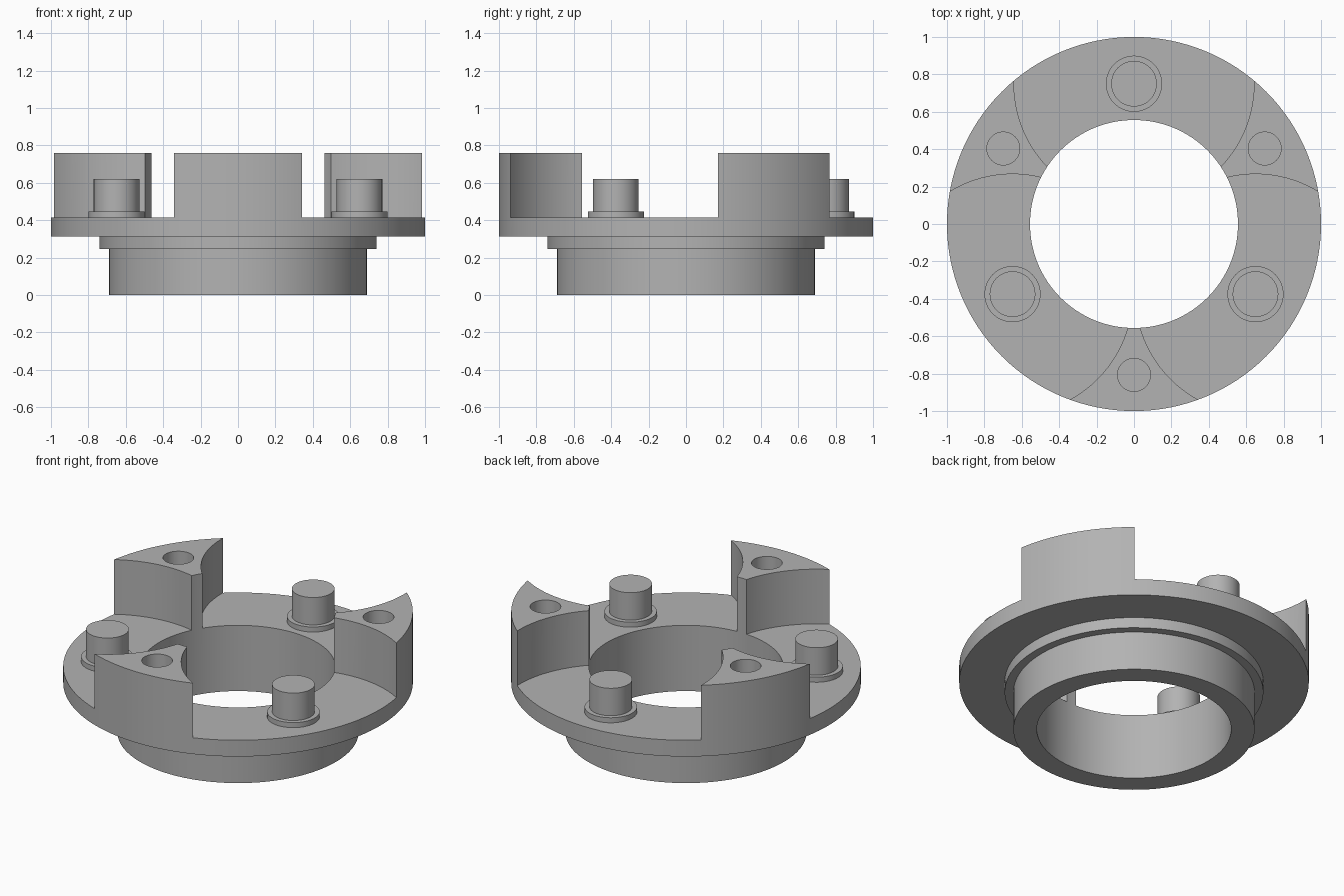
import bpy
import bmesh
from math import cos, sin, pi, radians
from mathutils import Matrix

if "Cube" in bpy.data.objects:
    bpy.data.objects.remove(bpy.data.objects["Cube"])

PLATE_TOP, POST_TOP = 0.415, 0.76
BORE, SEGMENTS = 0.556, 128

metal = bpy.data.materials.new("plain_grey")
metal.use_nodes = True
grey = (0.45, 0.45, 0.45, 1)
metal.diffuse_color = grey
metal.node_tree.nodes["Principled BSDF"].inputs["Base Color"].default_value = grey


def lathe(name, profile, closed, segments, location=(0, 0, 0)):
    """Revolve (radius, height) points; an open profile gets flat end caps."""
    bm = bmesh.new()
    rings = []
    for r, z in profile:
        angles = [2 * pi * i / segments for i in range(segments)]
        rings.append([bm.verts.new((r * cos(a), r * sin(a), z)) for a in angles])
    pairs = list(zip(rings, rings[1:]))
    if closed:
        pairs.append((rings[-1], rings[0]))
    else:
        bm.faces.new(rings[0])
        bm.faces.new(rings[-1])
    for low, high in pairs:
        for i in range(segments):
            j = (i + 1) % segments
            bm.faces.new((low[i], low[j], high[j], high[i]))
    bmesh.ops.recalc_face_normals(bm, faces=bm.faces)
    mesh = bpy.data.meshes.new(name)
    bm.to_mesh(mesh)
    bm.free()
    mesh.materials.append(metal)
    obj = bpy.data.objects.new(name, mesh)
    obj.location = location
    bpy.context.collection.objects.link(obj)
    return obj


def cylinder(name, radius, bottom, top, centre, segments=96):
    return lathe(name, [(radius, bottom), (radius, top)], False, segments, centre)


def around(radius, degrees):
    """Three positions evenly spaced on a circle."""
    return [Matrix.Rotation(radians(degrees + k * 120), 3, "Z").col[0] * radius
            for k in range(3)]


# Stepped ring body, full height before the pockets are cut
carrier = lathe("carrier_body", [
    (BORE, 0), (0.69, 0), (0.69, 0.245), (0.74, 0.245), (0.74, 0.312),
    (1, 0.312), (1, POST_TOP), (BORE, POST_TOP)], True, SEGMENTS)

# Round pockets leave three posts; each post gets a blind hole
cutters = [cylinder("pocket_cutter", 0.642, PLATE_TOP, 1, p) for p in around(0.75, 90)]
cutters += [cylinder("hole_cutter", 0.088, PLATE_TOP, 1, p, 48) for p in around(0.807, 270)]
for cutter in cutters:
    cutter.hide_render = True
    cut = carrier.modifiers.new("cut", "BOOLEAN")
    cut.operation = "DIFFERENCE"
    cut.solver = "EXACT"
    cut.object = cutter
bpy.context.view_layer.update()
evaluated = carrier.evaluated_get(bpy.context.evaluated_depsgraph_get())
cut_mesh = bpy.data.meshes.new_from_object(evaluated)
carrier.modifiers.clear()
carrier.data = cut_mesh
for cutter in cutters:
    bpy.data.objects.remove(cutter)

# Shouldered pins standing in the pockets
parts = [carrier]
for side, place in zip(("back", "right", "left"), around(0.75, 90)):
    parts.append(lathe(side + "_pin", [
        (0.15, PLATE_TOP), (0.15, 0.447), (0.122, 0.447), (0.122, 0.62)],
        False, 64, place))

# Smooth round walls, crisp edges
bpy.ops.object.select_all(action="DESELECT")
for part in parts:
    part.select_set(True)
bpy.context.view_layer.objects.active = carrier
bpy.ops.object.shade_smooth_by_angle(angle=radians(30))
